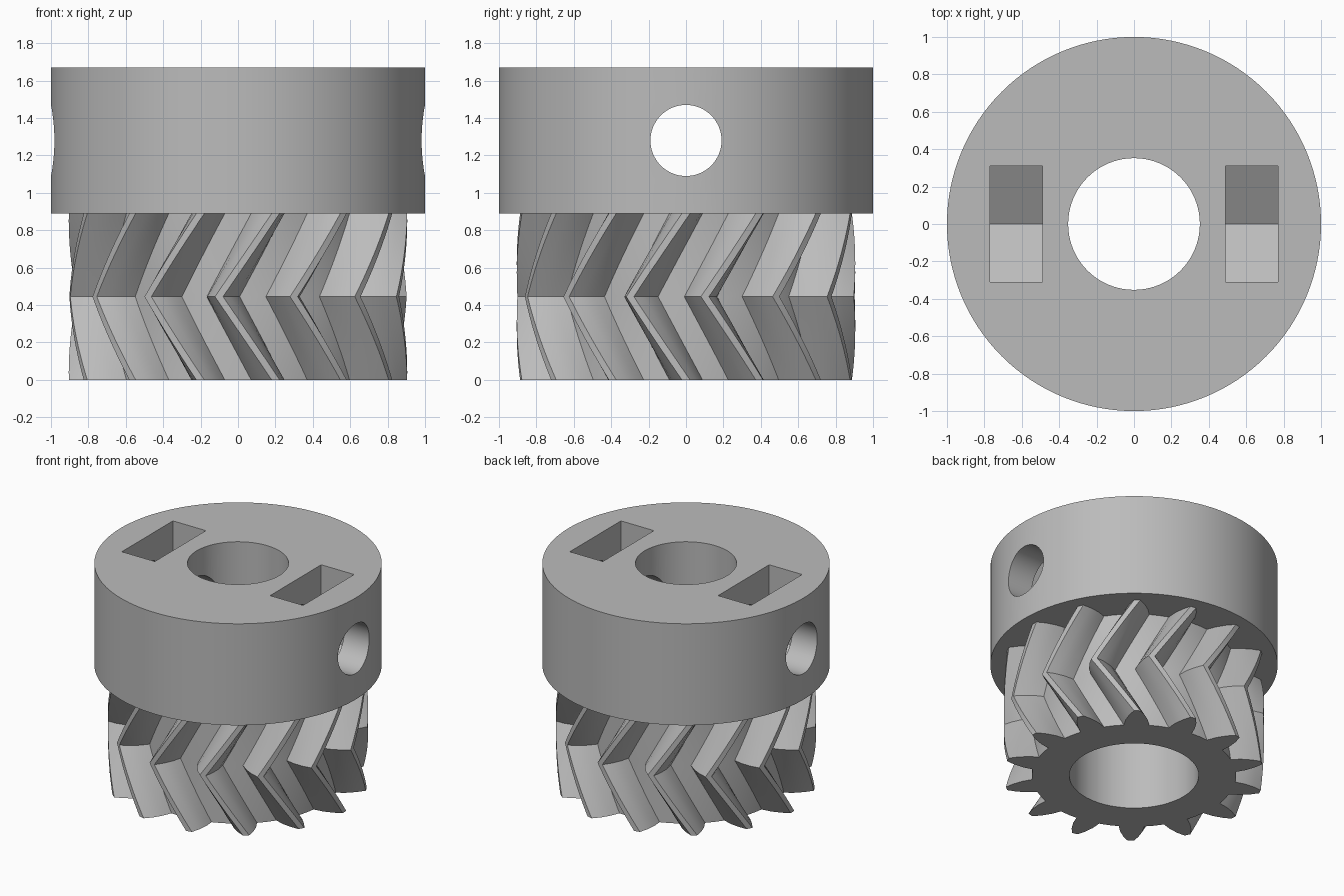
import bpy
import bmesh
from math import sin, cos, pi, radians

if "Cube" in bpy.data.objects:
    bpy.data.objects.remove(bpy.data.objects["Cube"], do_unlink=True)

TEETH = 14
GEAR_TOP, HUB_TOP = 0.89, 1.67
TWIST = radians(19.3)
HALF_STEPS = 10
HOLE_Z = 1.28

grey = bpy.data.materials.new("grey plastic")
grey.use_nodes = True
colour = (0.5, 0.5, 0.5, 1)
grey.diffuse_color = colour
grey.node_tree.nodes["Principled BSDF"].inputs["Base Color"].default_value = colour


def add_object(name, bm):
    bmesh.ops.recalc_face_normals(bm, faces=bm.faces)
    mesh = bpy.data.meshes.new(name)
    bm.to_mesh(mesh)
    bm.free()
    mesh.materials.append(grey)
    obj = bpy.data.objects.new(name, mesh)
    bpy.context.collection.objects.link(obj)
    return obj


def select(obj):
    bpy.ops.object.select_all(action="DESELECT")
    obj.select_set(True)
    bpy.context.view_layer.objects.active = obj


def bridge(bm, ring_a, ring_b):
    n = len(ring_a)
    for i in range(n):
        j = (i + 1) % n
        bm.faces.new((ring_a[i], ring_a[j], ring_b[j], ring_b[i]))


def prism(name, points, start, end):
    """Extrude a closed 2D outline between two 3D mapping functions."""
    bm = bmesh.new()
    a = [bm.verts.new(start(p)) for p in points]
    b = [bm.verts.new(end(p)) for p in points]
    bridge(bm, a, b)
    bm.faces.new(a)
    bm.faces.new(b)
    return add_object(name, bm)


def circle(radius, count, u=0, v=0):
    return [(u + radius * cos(2 * pi * i / count), v + radius * sin(2 * pi * i / count))
            for i in range(count)]


def upright(name, points, z0, z1):
    return prism(name, points, lambda p: (p[0], p[1], z0), lambda p: (p[0], p[1], z1))


def sideways(name, points, x0, x1):
    return prism(name, points, lambda p: (x0, p[0], p[1]), lambda p: (x1, p[0], p[1]))


# Herringbone gear: one tooth flank as (radius, half angle), mirrored and repeated
flank = [(0.71, 0.125), (0.78, 0.10), (0.85, 0.062), (0.905, 0.024)]
tooth = [(r, -a) for r, a in flank] + [(r, a) for r, a in reversed(flank)]
pitch = 2 * pi / TEETH
tooth.append((flank[0][0], pitch / 2))
outline = [(r, a + k * pitch) for k in range(TEETH) for r, a in tooth]

bm = bmesh.new()
rings = []
for s in range(2 * HALF_STEPS + 1):
    turn = -TWIST * (1 - abs(s - HALF_STEPS) / HALF_STEPS)
    z = GEAR_TOP * s / (2 * HALF_STEPS)
    rings.append([bm.verts.new((r * cos(a + turn), r * sin(a + turn), z)) for r, a in outline])
bore = [[bm.verts.new((0.45 * cos(a), 0.45 * sin(a), z)) for r, a in outline]
        for z in (0, GEAR_TOP)]
for low, high in zip(rings, rings[1:]):
    bridge(bm, low, high)
bridge(bm, rings[0], bore[0])
bridge(bm, bore[0], bore[1])
bridge(bm, bore[1], rings[-1])
gear = add_object("herringbone_gear", bm)

# Hub with shaft bore, cross hole and two nut slots with pointed floors
hub = upright("hub", circle(1, 128), GEAR_TOP, HUB_TOP)
slot = [(-0.31, 1.8), (-0.31, 1.10), (0, 0.92), (0.31, 1.10), (0.31, 1.8)]
cutters = [
    upright("shaft_bore_cutter", circle(0.352, 96), 0.5, 2),
    sideways("cross_hole_cutter", circle(0.19, 64, 0, HOLE_Z), -1.5, 1.5),
    sideways("left_slot_cutter", slot, 0.49, 0.77),
    sideways("right_slot_cutter", slot, -0.77, -0.49),
]
for cutter in cutters:
    cutter.hide_render = True
    select(hub)
    mod = hub.modifiers.new("cut", "BOOLEAN")
    mod.operation = "DIFFERENCE"
    mod.solver = "EXACT"
    mod.object = cutter
    bpy.ops.object.modifier_apply(modifier=mod.name)
    bpy.data.objects.remove(cutter, do_unlink=True)

for part in (gear, hub):
    select(part)
    bpy.ops.object.shade_smooth_by_angle(angle=radians(28))
